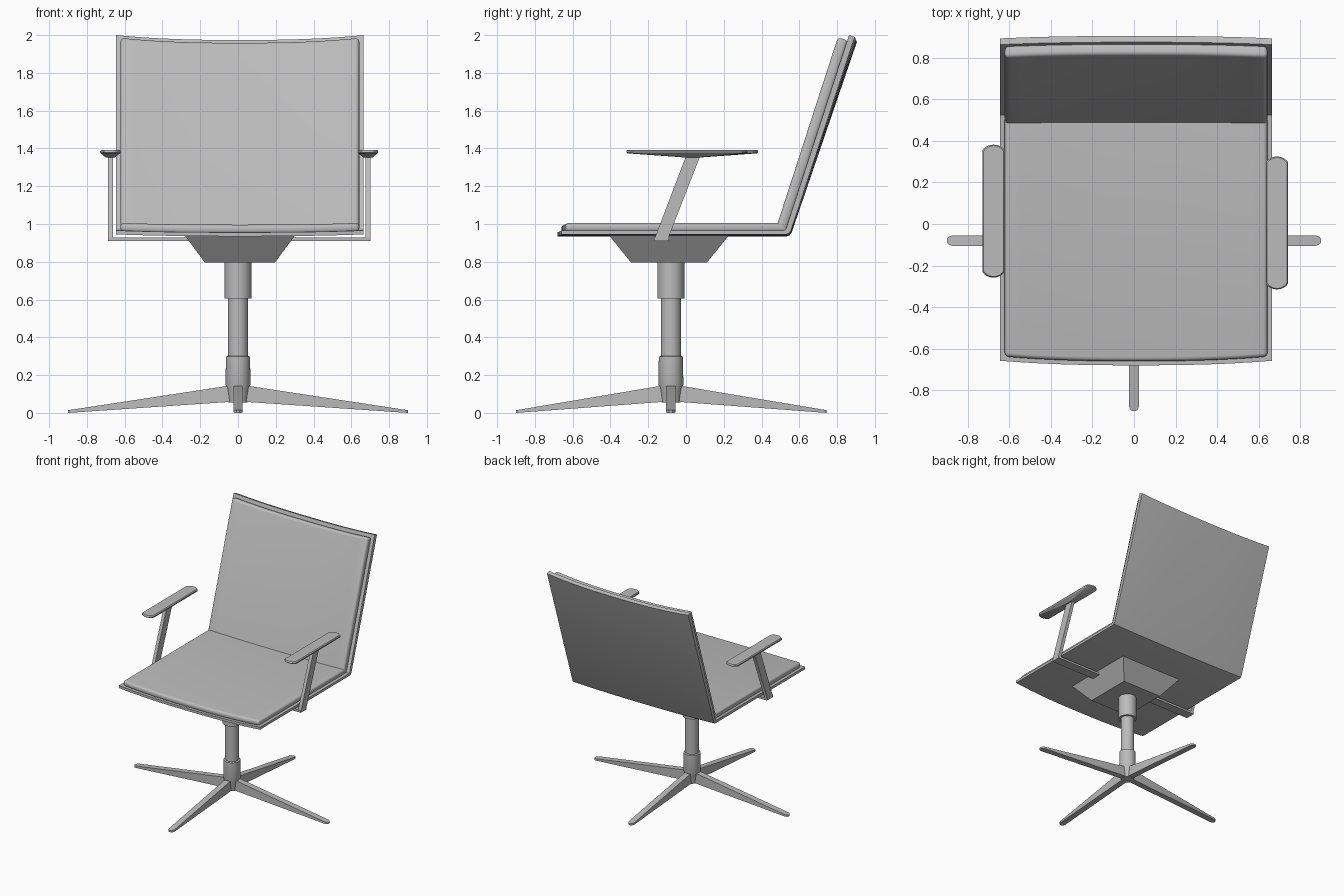
import bpy, bmesh, math
from mathutils import Vector

cube = bpy.data.objects.get("Cube")
if cube:
    bpy.data.objects.remove(cube, do_unlink=True)

grey = bpy.data.materials.new("satin_grey")
grey.use_nodes = True
grey.diffuse_color = (0.5, 0.5, 0.5, 1)
grey.node_tree.nodes["Principled BSDF"].inputs["Base Color"].default_value = (0.5, 0.5, 0.5, 1)

COLUMN_Y = -0.08
SEAT_X = 0.01      # seat centre line


def finish(name, bm, bevel=0.0, limit=30, segments=3, smooth=35):
    bmesh.ops.recalc_face_normals(bm, faces=bm.faces)
    mesh = bpy.data.meshes.new(name)
    bm.to_mesh(mesh)
    bm.free()
    mesh.materials.append(grey)
    ob = bpy.data.objects.new(name, mesh)
    bpy.context.collection.objects.link(ob)
    bpy.ops.object.select_all(action='DESELECT')
    ob.select_set(True)
    bpy.context.view_layer.objects.active = ob
    if bevel:
        mod = ob.modifiers.new("rounded_rim", 'BEVEL')
        mod.width, mod.segments = bevel, segments
        mod.limit_method, mod.angle_limit = 'ANGLE', math.radians(limit)
        bpy.ops.object.modifier_apply(modifier=mod.name)
    bpy.ops.object.shade_smooth_by_angle(angle=math.radians(smooth))
    return ob


def loft(name, rings, strip_caps=False, **kw):
    """Skin closed rings of points; caps are single faces or strips of quads."""
    bm = bmesh.new()
    loops = [[bm.verts.new(p) for p in ring] for ring in rings]
    n = len(loops[0])
    for a, b in zip(loops, loops[1:]):
        for i in range(n):
            bm.faces.new((a[i], a[(i + 1) % n], b[(i + 1) % n], b[i]))
    for end in (loops[0], loops[-1]):
        if strip_caps:
            for i in range(n // 2 - 1):
                bm.faces.new((end[i], end[i + 1], end[n - 2 - i], end[n - 1 - i]))
        else:
            bm.faces.new(end)
    return finish(name, bm, **kw)


def bowed_sheet(name, outer, inner, half_width, **kw):
    """Sweep an L-shaped section sideways, sagging toward the middle."""
    section = outer + inner[::-1]
    rings = []
    steps = 16
    for k in range(steps + 1):
        t = 2 * k / steps - 1
        s = 1 - abs(t) ** 2.5
        ring = []
        for y, z in section:
            on_back = z > 1.1
            dy = 0.012 if on_back else (-0.022 if y < -0.5 else 0.004)
            dz = -0.026 if on_back else -0.010
            ring.append((SEAT_X + t * half_width, y + dy * s, z + dz * s))
        rings.append(ring)
    return loft(name, rings, strip_caps=True, **kw)


# Thin outer shell, then the padded cushion lying in it
bowed_sheet("seat_shell",
            [(-0.658, 0.945), (0.53, 0.945), (0.545, 0.95), (0.556, 0.966), (0.893, 1.99)],
            [(-0.658, 0.966), (0.516, 0.966), (0.524, 0.968), (0.53, 0.976), (0.863, 2.0)],
            0.655)
bowed_sheet("seat_cushion",
            [(-0.638, 0.958), (0.532, 0.958), (0.86, 1.972)],
            [(-0.638, 1.006), (0.485, 1.006), (0.803, 1.99)],
            0.632, bevel=0.02, limit=77, segments=4)


# Tapered mount under the seat
def rectangle(x, y, hx, hy, z):
    return [(x + sx * hx, y + sy * hy, z) for sx, sy in ((-1, -1), (1, -1), (1, 1), (-1, 1))]


loft("seat_mount", [rectangle(SEAT_X, -0.09, 0.185, 0.2, 0.795),
                    rectangle(SEAT_X, -0.09, 0.29, 0.315, 0.937)])

# Cross bar that carries both armrests
loft("arm_crossbar", [rectangle(0.006, -0.13, 0.695, 0.04, z) for z in (0.91, 0.928)])

# Armrests: slanted flat support and a pad with a faceted underside
for side, label, pad_y in ((1, "left", 0.005), (-1, "right", 0.062)):
    offset = 0.006
    foot = [(-0.17, 0.91), (-0.09, 0.91), (-0.09, 0.935), (0.075, 1.36), (0.0, 1.36), (-0.16, 0.94)]
    loft(label + "_arm_support",
         [[(offset + side * x, y, z) for y, z in foot] for x in (0.668, 0.695)])

    arc = [math.radians(a) for a in range(-60, 61, 15)]
    outline = []
    for end in (1, -1):
        for a in arc:
            u = math.sin(a) / math.sin(arc[-1])
            outline.append((0.054 * u * end, end * (0.288 + 0.056 * (math.cos(a) - 0.43))))
    rings = []
    for sx, sy, z in ((0.45, 0.12, 1.352), (0.94, 0.98, 1.374), (1, 1, 1.379),
                      (1, 1, 1.386), (0.9, 0.985, 1.393)):
        cy = pad_y if sy > 0.5 else 0.035
        rings.append([(offset + side * (0.682 + x * sx), cy + y * sy, z) for x, y in outline])
    loft(label + "_arm_pad", rings)


# Stepped centre column, turned from one profile
profile = [(0.05, 0.055), (0.06, 0.13), (0.066, 0.15), (0.064, 0.298), (0.053, 0.302),
           (0.053, 0.605), (0.071, 0.605), (0.071, 0.8)]
sides = 32
loft("column", [[(r * math.cos(math.tau * i / sides),
                  COLUMN_Y + r * math.sin(math.tau * i / sides), z) for i in range(sides)]
                for r, z in profile])

# Four tapering legs with rounded tips
for label, angle, reach in (("left", 0, 0.9), ("back", 90, 0.825),
                            ("right", 180, 0.9), ("front", 270, 0.82)):
    d = Vector((math.cos(math.radians(angle)), math.sin(math.radians(angle)), 0))
    across = Vector((-d.y, d.x, 0))
    hub = Vector((0, COLUMN_Y, 0))
    stations = [(0.0, 0.025), (0.06, 0.025), (reach - 0.025, 0.025),
                (reach - 0.008, 0.019), (reach, 0.009)]
    rings = []
    for r, w in stations:
        f = max(0, (reach - r) / (reach - 0.06))
        f = min(f, 1)
        low, high = 0.057 * f, 0.014 + 0.128 * f
        rings.append([hub + d * r + across * (w * sx) + Vector((0, 0, z))
                      for sx, z in ((-1, low), (1, low), (1, high), (-1, high))])
    loft(label + "_leg", rings)
